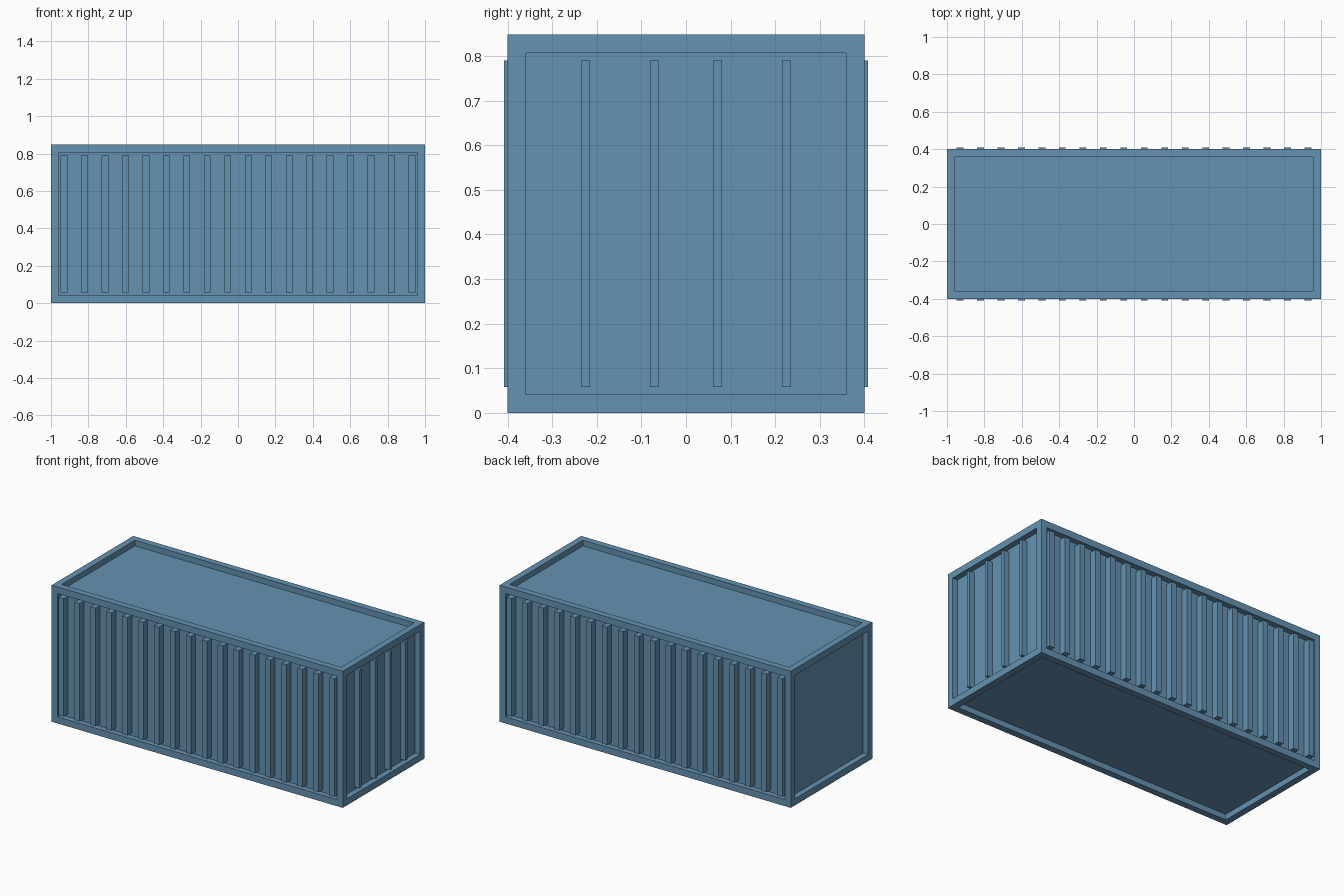
import bpy, bmesh
from mathutils import Matrix, Vector

default = bpy.data.objects.get("Cube")
if default:
    bpy.data.objects.remove(default, do_unlink=True)

LENGTH, WIDTH, HEIGHT = 2.0, 0.8, 0.848
RIM, RECESS, PROUD = 0.058, 0.035, 0.008

paint = bpy.data.materials.new("steel_blue_paint")
paint.use_nodes = True
colour = (0.13, 0.29, 0.45, 1)
paint.diffuse_color = colour
paint.node_tree.nodes["Principled BSDF"].inputs["Base Color"].default_value = colour


def finish(name, bm):
    mesh = bpy.data.meshes.new(name)
    bm.to_mesh(mesh)
    bm.free()
    mesh.materials.append(paint)
    obj = bpy.data.objects.new(name, mesh)
    bpy.context.collection.objects.link(obj)
    return obj


def add_box(bm, low, high):
    low, high = Vector(low), Vector(high)
    matrix = Matrix.Translation((low + high) / 2) @ Matrix.Diagonal((*(high - low), 1))
    bmesh.ops.create_cube(bm, size=1, matrix=matrix)


# Container body: a box whose six sides are framed and sunk
bm = bmesh.new()
add_box(bm, (-LENGTH / 2, -WIDTH / 2, 0), (LENGTH / 2, WIDTH / 2, HEIGHT))
sides = list(bm.faces)
bmesh.ops.inset_individual(bm, faces=sides, thickness=RIM)
bmesh.ops.inset_individual(bm, faces=sides, thickness=0, depth=-RECESS)
bmesh.ops.recalc_face_normals(bm, faces=bm.faces)
finish("container_body", bm)

# Upright ribs along both long walls, slightly proud of the frame
ribs, reach, half = 18, 0.93, 0.018
edge = LENGTH / 2 - RIM
for name, side in (("front_wall_ribs", -1), ("back_wall_ribs", 1)):
    bm = bmesh.new()
    inner, outer = side * (WIDTH / 2 - RECESS), side * (WIDTH / 2 + PROUD)
    for i in range(ribs):
        x = -reach + 2 * reach * i / (ribs - 1)
        add_box(bm, (x - half, min(inner, outer), RIM),
                (x + half, max(inner, outer), HEIGHT - RIM))
    finish(name, bm)

# Slim uprights on the door end, flush with the frame
bm = bmesh.new()
for y in (-0.225, -0.071, 0.071, 0.225):
    add_box(bm, (LENGTH / 2 - RECESS, y - 0.01, RIM),
            (LENGTH / 2, y + 0.01, HEIGHT - RIM))
finish("door_end_uprights", bm)
